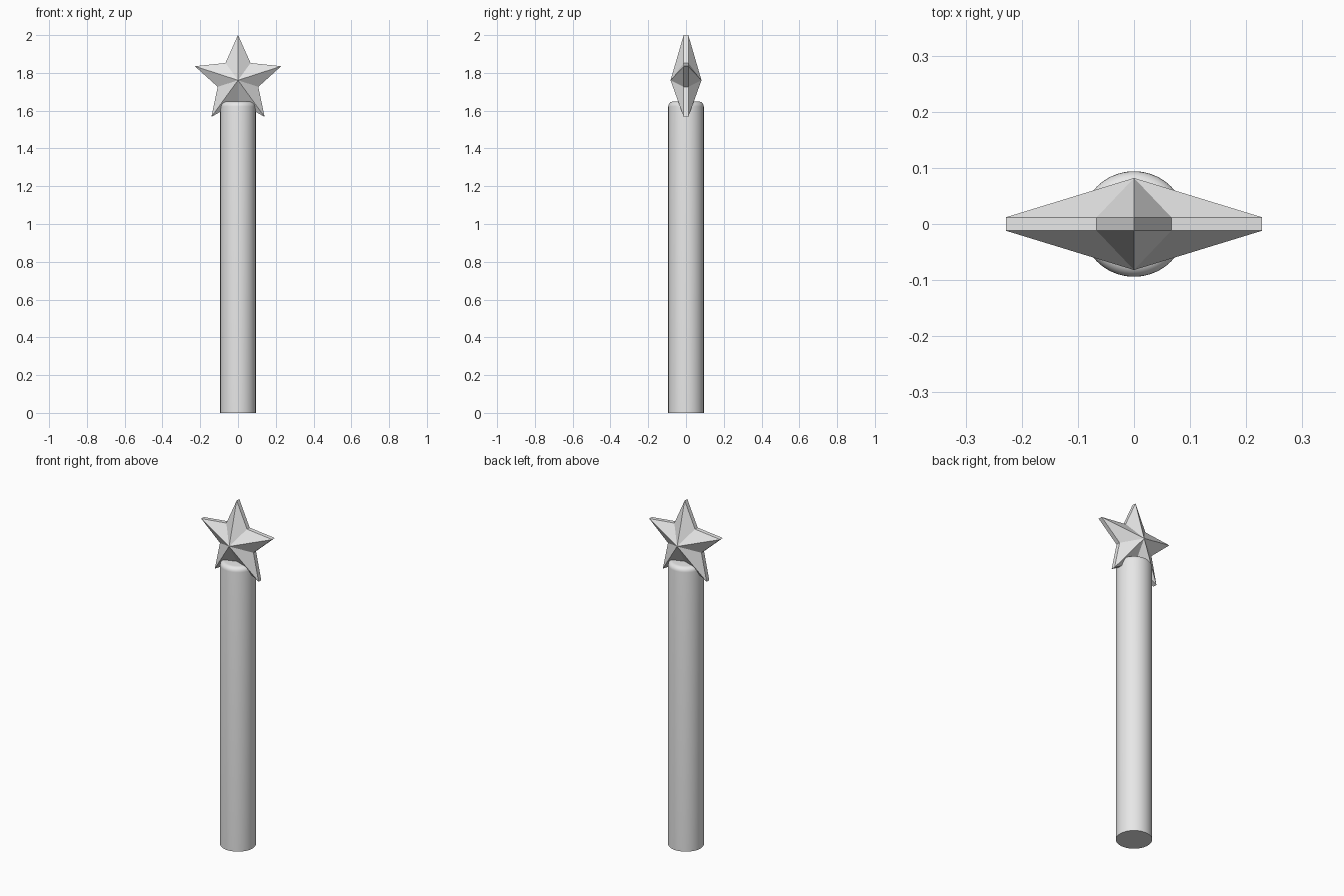
import bpy, bmesh
from math import sin, cos, pi, radians

if "Cube" in bpy.data.objects:
    bpy.data.objects.remove(bpy.data.objects["Cube"], do_unlink=True)

# One plain grey for everything
GREY = (0.8, 0.8, 0.8, 1.0)
grey = bpy.data.materials.new("light_grey")
grey.use_nodes = True
grey.diffuse_color = GREY
grey.node_tree.nodes["Principled BSDF"].inputs["Base Color"].default_value = GREY


def finish(bm, name):
    bmesh.ops.recalc_face_normals(bm, faces=bm.faces)
    mesh = bpy.data.meshes.new(name)
    bm.to_mesh(mesh)
    bm.free()
    mesh.materials.append(grey)
    obj = bpy.data.objects.new(name, mesh)
    bpy.context.collection.objects.link(obj)
    return obj


# Handle: a spun profile with a rounded top rim and a flat base
RADIUS, TOP, ROUND, SIDES = 0.094, 1.648, 0.026, 64
profile = [(RADIUS, 0)]
for i in range(7):
    a = i / 6 * pi / 2
    profile.append((RADIUS - ROUND + ROUND * cos(a), TOP - ROUND + ROUND * sin(a)))

bm = bmesh.new()
rings = [[bm.verts.new((r * cos(2 * pi * s / SIDES), r * sin(2 * pi * s / SIDES), z))
          for s in range(SIDES)] for r, z in profile]
for low, high in zip(rings, rings[1:]):
    for s in range(SIDES):
        t = (s + 1) % SIDES
        bm.faces.new((low[s], low[t], high[t], high[s]))
bm.faces.new(rings[0][::-1])
bm.faces.new(rings[-1])
handle = finish(bm, "handle")
bpy.ops.object.select_all(action="DESELECT")
handle.select_set(True)
bpy.context.view_layer.objects.active = handle
bpy.ops.object.shade_smooth_by_angle(angle=radians(35))

# Star: five points, a thin flat rim and a raised centre on both faces
CENTRE, OUTER, INNER, RIM, PEAK = 1.761, 0.24, 0.113, 0.012, 0.082
bm = bmesh.new()
outlines = []
for side in (-1, 1):
    peak = bm.verts.new((0, side * PEAK, CENTRE))
    outline = []
    for i in range(10):
        r = INNER if i % 2 else OUTER
        a = i * pi / 5
        outline.append(bm.verts.new((r * sin(a), side * RIM, CENTRE + r * cos(a))))
    for i in range(10):
        bm.faces.new((peak, outline[i], outline[(i + 1) % 10]))
    outlines.append(outline)
front, back = outlines
for i in range(10):
    j = (i + 1) % 10
    bm.faces.new((front[i], front[j], back[j], back[i]))
finish(bm, "star")
